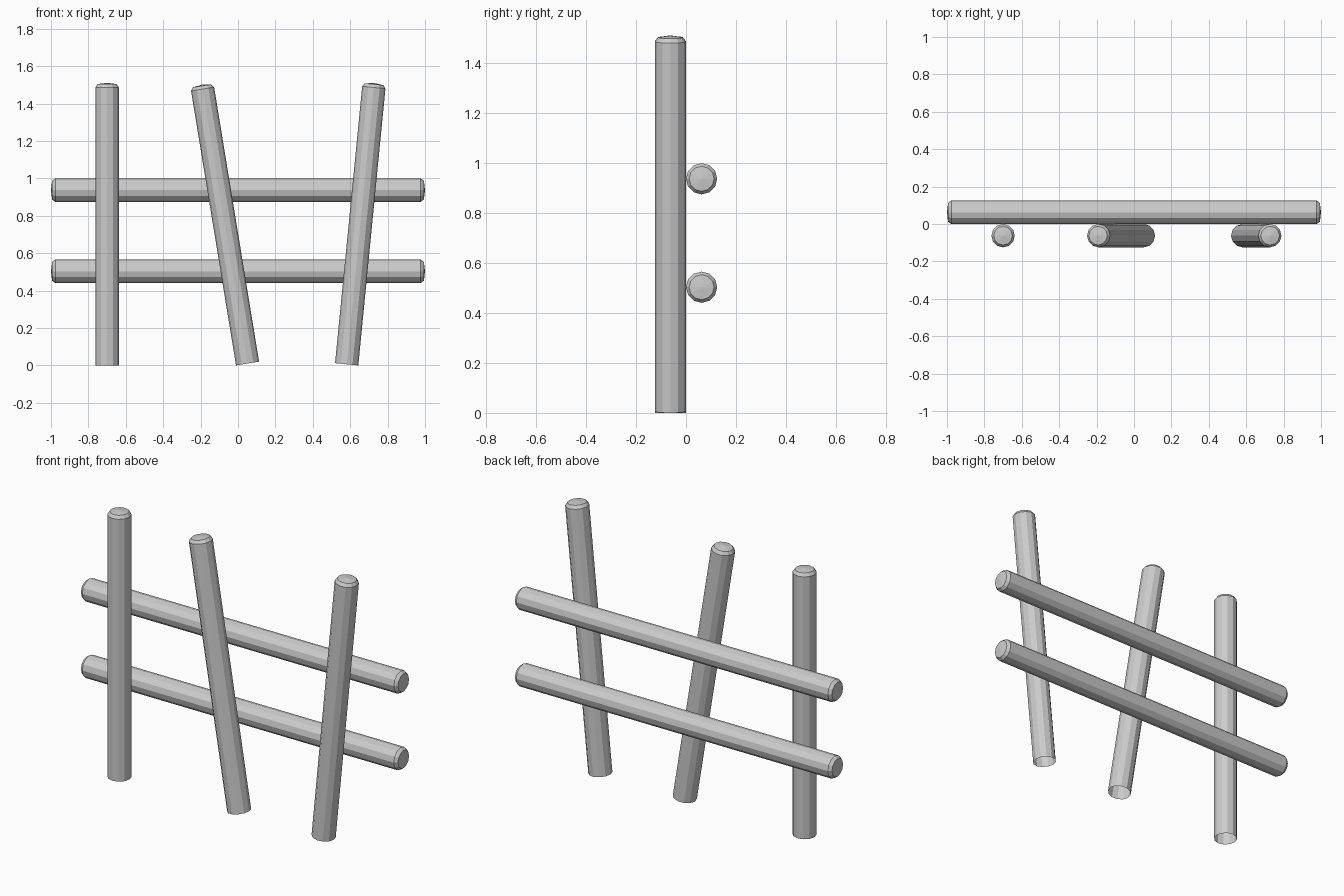
import bpy, bmesh
from math import sin, cos, pi, radians
from mathutils import Matrix

if "Cube" in bpy.data.objects:
    bpy.data.objects.remove(bpy.data.objects["Cube"])

SIDES = 12
R = 0.0625


def pole(name, profile, matrix):
    """Lathe (radius, height) pairs around z; radius 0 closes the end with a point."""
    bm = bmesh.new()
    rings = []
    for r, h in profile:
        if r == 0:
            rings.append([bm.verts.new((0, 0, h))] * SIDES)
        else:
            rings.append([bm.verts.new((r * cos(2 * pi * i / SIDES), r * sin(2 * pi * i / SIDES), h))
                          for i in range(SIDES)])
    for a, b in zip(rings, rings[1:]):
        for i in range(SIDES):
            j = (i + 1) % SIDES
            bm.faces.new(dict.fromkeys((a[i], a[j], b[j], b[i])))
    bmesh.ops.recalc_face_normals(bm, faces=bm.faces)
    bm.transform(matrix)
    me = bpy.data.meshes.new(name)
    bm.to_mesh(me)
    bm.free()
    ob = bpy.data.objects.new(name, me)
    bpy.context.collection.objects.link(ob)
    return ob


# Upright posts: open at the foot, rounded at the top
post = [(R, 0), (R, 1.487), (0.05, 1.504), (0, 1.511)]
for name, x, z, lean in (("left_post", -0.70, 0, 0),
                         ("middle_post", 0.051, 0.010, -9.3),
                         ("right_post", 0.581, 0.006, 5.6)):
    pole(name, post, Matrix.Translation((x, -R, z)) @ Matrix.Rotation(radians(lean), 4, 'Y'))

# Horizontal rails behind the posts, rounded at both ends
end = [(R, 0.977), (0.05, 0.994), (0, 1.0)]
rail = [(r, -h) for r, h in reversed(end)] + end
for name, z in (("lower_rail", 0.503), ("upper_rail", 0.937)):
    pole(name, rail, Matrix.Translation((0, R, z)) @ Matrix.Rotation(pi / 2, 4, 'Y'))
